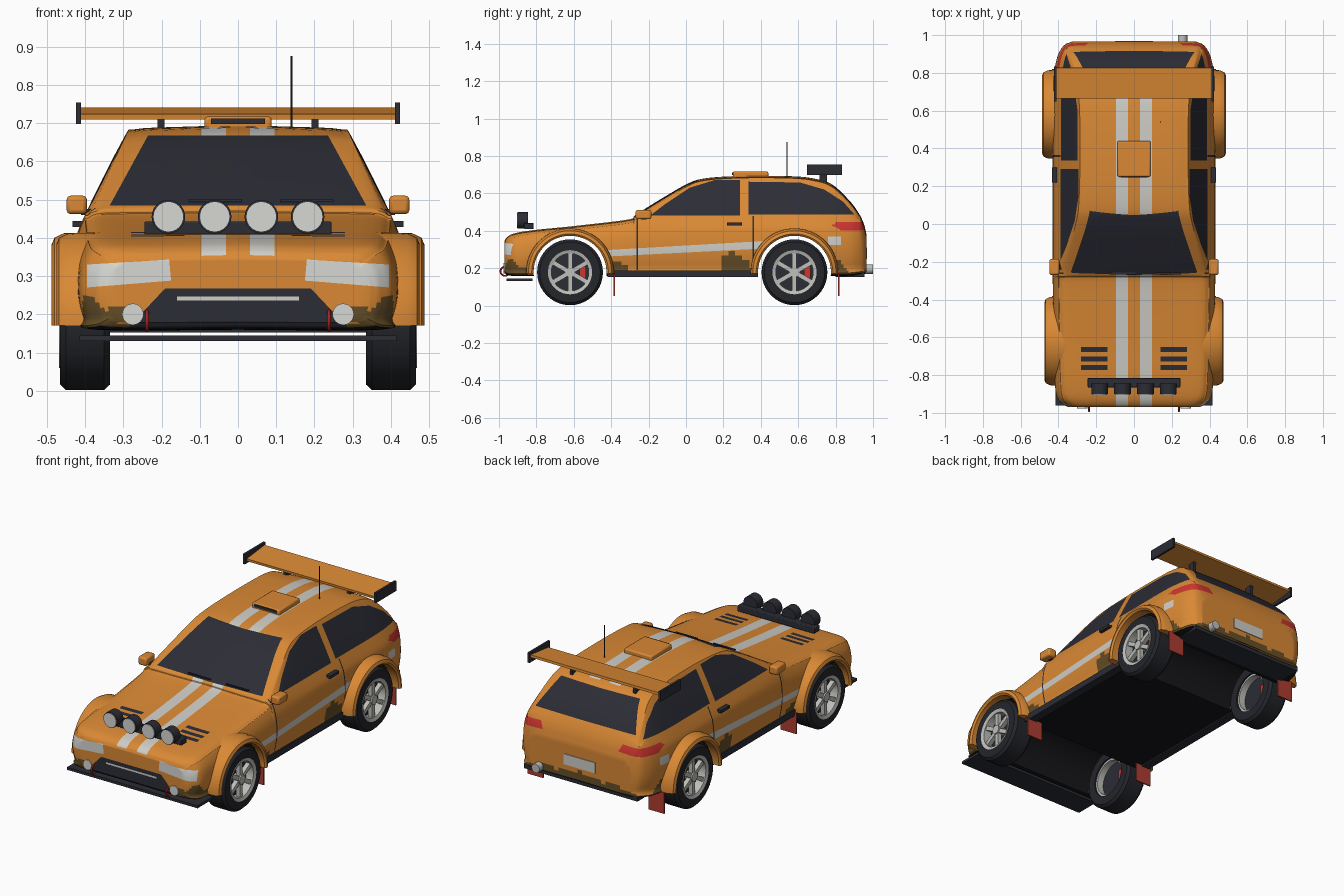
import bpy, bmesh, math
from mathutils import Vector, Matrix, noise

if "Cube" in bpy.data.objects:
    bpy.data.objects.remove(bpy.data.objects["Cube"])

COLOURS = {
    "orange_paint": (0.70, 0.25, 0.035), "charcoal": (0.025, 0.026, 0.036),
    "white_stripe": (0.62, 0.61, 0.57), "silver": (0.52, 0.52, 0.49),
    "tail_red": (0.62, 0.035, 0.03), "flap_red": (0.42, 0.045, 0.03),
    "mud": (0.13, 0.075, 0.02), "underbody": (0.008, 0.008, 0.01),
    "tyre_black": (0.018, 0.019, 0.024), "lens_white": (0.68, 0.68, 0.65)}
MATS = {}
for label, rgb in COLOURS.items():
    m = MATS[label] = bpy.data.materials.new(label)
    m.use_nodes = True
    m.diffuse_color = (*rgb, 1)
    m.node_tree.nodes["Principled BSDF"].inputs["Base Color"].default_value = (*rgb, 1)
INDEX = {label: i for i, label in enumerate(COLOURS)}
AXLES = {"front": -0.62, "rear": 0.58}
HUB_Z, WELL = 0.178, 0.195


def finish(name, bm, mats, mirror=False, bevel=0):
    bmesh.ops.recalc_face_normals(bm, faces=bm.faces)
    me = bpy.data.meshes.new(name)
    bm.to_mesh(me)
    bm.free()
    ob = bpy.data.objects.new(name, me)
    bpy.context.collection.objects.link(ob)
    for label in mats:
        me.materials.append(MATS[label])
    if bevel:
        mod = ob.modifiers.new("bevel", "BEVEL")
        mod.width, mod.segments = bevel, 2
    if mirror:
        ob.modifiers.new("mirror", "MIRROR")
    shade(ob)
    return ob


def shade(ob, angle=38):
    bpy.ops.object.select_all(action="DESELECT")
    ob.select_set(True)
    bpy.context.view_layer.objects.active = ob
    bpy.ops.object.shade_smooth_by_angle(angle=math.radians(angle))


def box(name, lo, hi, mat, mirror=False, bevel=0, tilt=0):
    bm = bmesh.new()
    lo, hi = Vector(lo), Vector(hi)
    place = Matrix.Translation((lo + hi) / 2) @ Matrix.Rotation(tilt, 4, "X")
    bmesh.ops.create_cube(bm, size=1, matrix=place @ Matrix.Diagonal((*(hi - lo), 1)))
    return finish(name, bm, [mat], mirror, bevel)


def cylinder(name, centre, r, depth, axis, mat, mirror=False, n=24):
    bm = bmesh.new()
    turn = Vector((0, 0, 1)).rotation_difference(Vector(axis)).to_matrix().to_4x4()
    bmesh.ops.create_cone(bm, cap_ends=True, segments=n, radius1=r, radius2=r, depth=depth,
                          matrix=Matrix.Translation(centre) @ turn)
    return finish(name, bm, [mat], mirror)


def lathe(name, profile, y, mat, start=0, sweep=360, n=40, z=HUB_Z):
    """Sweep a closed (radius, x) profile about an axle, mirrored to both sides."""
    bm = bmesh.new()
    full = sweep == 360
    rings = []
    for i in range(n if full else n + 1):
        a = math.radians(start + sweep * i / n)
        rings.append([bm.verts.new((x, y + r * math.cos(a), z + r * math.sin(a)))
                      for r, x in profile])
    bridge(bm, rings, full)
    if not full:
        bm.faces.new(rings[0])
        bm.faces.new(rings[-1])
    return finish(name, bm, [mat], True)


def bridge(bm, rings, closed):
    pairs = list(zip(rings, rings[1:])) + ([(rings[-1], rings[0])] if closed else [])
    for p, q in pairs:
        for j in range(len(p)):
            k = (j + 1) % len(p)
            bm.faces.new((p[j], p[k], q[k], q[j]))


def spline(points, steps):
    """Smooth curve through points of any dimension."""
    pts = [Vector(p) for p in points]
    pts = [2 * pts[0] - pts[1]] + pts + [2 * pts[-1] - pts[-2]]
    out = []
    for a, b, c, d in zip(pts, pts[1:], pts[2:], pts[3:]):
        for i in range(steps):
            t = i / steps
            out.append(b + ((c - a) + ((2 * a - 5 * b + 4 * c - d)
                       + (3 * b - a - 3 * c + d) * t) * t) * t / 2)
    return out + [pts[-2]]


# Body shell: stations hold y, half width, floor height and roof height
STATIONS = [
    (-.97, .345, .18, .345), (-.955, .375, .165, .368), (-.91, .41, .16, .388),
    (-.8, .42, .16, .405), (-.6, .425, .16, .425), (-.31, .43, .16, .46),
    (-.27, .43, .16, .485), (-.15, .43, .16, .56), (0, .43, .16, .647),
    (.1, .43, .16, .68), (.3, .43, .16, .693), (.55, .43, .16, .692),
    (.68, .43, .16, .68), (.78, .425, .16, .648), (.87, .41, .16, .565),
    (.92, .39, .165, .50), (.95, .365, .17, .44), (.965, .33, .18, .38)]


def section(w, floor, top):
    belt = min(.455, top - .025)
    corner = max(belt + .005, top - .035)
    cx = .92 * w - (corner - belt) * .47
    side = [(w * f, floor + t * (belt - floor))
            for f, t in ((.9, 0), (.965, .14), (1, .45), (.985, .78), (.935, 1))]
    return [(0, floor)] + side + [(cx, corner), (cx * .9, corner + .7 * (top - corner)),
                                  (cx * .5, top - .004), (0, top)]


bm = bmesh.new()
rings = []
for y, w, floor, top in spline(STATIONS, 6):
    half = spline(section(w, floor, top), 4)
    ring = [(p.x, y, p.y) for p in half] + [(-p.x, y, p.y) for p in half[-2:0:-1]]
    rings.append([bm.verts.new(p) for p in ring])
bridge(bm, rings, False)
bm.faces.new(rings[0])
bm.faces.new(rings[-1])
body = finish("body_shell", bm, COLOURS)

# Wheel wells cut right across the body
for y in AXLES.values():
    cutter = cylinder("well_cutter", (0, y, HUB_Z), WELL, 1.2, (1, 0, 0), "underbody", n=48)
    cutter.hide_render = True
    mod = body.modifiers.new("well", "BOOLEAN")
    mod.operation, mod.object, mod.solver = "DIFFERENCE", cutter, "EXACT"
    bpy.context.view_layer.objects.active = body
    bpy.ops.object.modifier_apply(modifier=mod.name)
    bpy.data.objects.remove(cutter)

# Painted areas are cut into the left half, which is then mirrored
bm = bmesh.new()
bm.from_mesh(body.data)


def cut(faces, co, no, clear=False):
    geom = set(faces)
    for f in faces:
        geom.update(f.verts)
        geom.update(f.edges)
    bmesh.ops.bisect_plane(bm, geom=list(geom), dist=1e-5, plane_co=co, plane_no=no,
                           clear_inner=clear)
    bm.normal_update()


def paint(mat, axes, facing, poly, limit=.15):
    """Cut a convex polygon into the faces that look one way, and colour it."""
    facing = Vector(facing)
    a, b = ("xyz".index(c) for c in axes)
    los = [min(p[i] for p in poly) for i in (0, 1)]
    his = [max(p[i] for p in poly) for i in (0, 1)]

    def near():
        found = []
        for f in bm.faces:
            if f.normal.dot(facing) > limit:
                ps = [v.co for v in f.verts]
                if all(min(p[k] for p in ps) <= hi and max(p[k] for p in ps) >= lo
                       for k, lo, hi in zip((a, b), los, his)):
                    found.append(f)
        return found

    mid = [sum(p[i] for p in poly) / len(poly) for i in (0, 1)]
    planes = []
    for p, q in zip(poly, poly[1:] + poly[:1]):
        co, no = Vector((0, 0, 0)), Vector((0, 0, 0))
        co[a], co[b], no[a], no[b] = p[0], p[1], p[1] - q[1], q[0] - p[0]
        if (mid[0] - p[0]) * no[a] + (mid[1] - p[1]) * no[b] < 0:
            no.negate()
        cut(near(), co, no)
        planes.append((co, no))
    for f in near():
        c = f.calc_center_median()
        if all((c - co).dot(no) > 0 for co, no in planes):
            f.material_index = INDEX[mat]


def rect(a0, a1, b0, b1):
    return [(a0, b0), (a1, b0), (a1, b1), (a0, b1)]


cut(list(bm.faces), (0, 0, 0), (1, 0, 0), True)
for i in range(12):  # grid on the flat ends
    for co, no in (((.03 * i + .015, 0, 0), (1, 0, 0)), ((0, 0, .18 + .02 * i), (0, 0, 1))):
        cut([f for f in bm.faces if abs(f.normal.y) > .99], co, no)

SIDE, UP, FRONT, BACK = (1, 0, 0), (0, 0, 1), (0, -1, 0), (0, 1, 0)
paint("white_stripe", "xy", UP, rect(.032, .096, -.965, -.26), .25)
paint("white_stripe", "xy", UP, rect(.032, .096, .03, .74), .25)
paint("white_stripe", "yz", SIDE, [(-.42, .262), (.42, .305), (.42, .345), (-.42, .297)], .4)
paint("white_stripe", "yz", SIDE, rect(.76, .83, .325, .37), .4)
paint("charcoal", "xz", FRONT, [(0, .485), (.335, .485), (.235, .668), (0, .668)])
paint("charcoal", "xz", BACK, [(0, .505), (.32, .505), (.25, .645), (0, .645)], .3)
paint("charcoal", "yz", SIDE, [(-.19, .482), (.29, .482), (.29, .67), (.15, .67),
                              (.02, .63), (-.115, .54)], .45)
paint("charcoal", "yz", SIDE, [(.335, .487), (.9, .487), (.84, .555), (.74, .62),
                              (.61, .658), (.335, .662)], .45)
for y in (-.26, .36):
    paint("charcoal", "yz", SIDE, rect(y - .004, y + .004, .19, .48), .4)
for y in (-.665, -.715, -.76):
    paint("charcoal", "xy", UP, rect(.14, .28, y - .013, y + .013), .5)
paint("charcoal", "xz", FRONT, [(0, .162), (.29, .162), (.19, .268), (0, .268)])
paint("white_stripe", "xz", FRONT, rect(0, .16, .236, .246))
paint("lens_white", "xz", FRONT, [(.175, .288), (.395, .27), (.395, .33), (.18, .343)], .1)
paint("tail_red", "xz", BACK, [(.24, .41), (.41, .40), (.41, .445), (.26, .45)], .1)

for f in bm.faces:
    c = f.calc_center_median()
    if any(math.hypot(c.y - y, c.z - HUB_Z) < WELL + .002 for y in AXLES.values()) \
            and abs(f.normal.x) < .3 or f.normal.z < -.8:
        f.material_index = INDEX["underbody"]
    elif f.material_index == INDEX["orange_paint"]:
        # Mud splashes low down at the ends and beside the wheels
        dirty = (c.y > .78 or (c.y < -.85 and c.x > .3) or -.43 < c.y < -.31
                 or .2 < c.y < .39)
        if dirty and c.z < .225 + .09 * noise.noise(c * 13):
            f.material_index = INDEX["mud"]
bm.to_mesh(body.data)
bm.free()
body.modifiers.new("mirror", "MIRROR")
shade(body)

# Wheels, flares and mud flaps
for end, y in AXLES.items():
    out = .487 if end == "rear" else .475
    lathe(end + "_flare", [(WELL, .36), (WELL, out - .009), (.205, out), (.222, out - .007),
                           (.234, out - .032), (.236, .36)], y, "orange_paint", -2, 184)
    lathe(end + "_tyre", [(.112, .335), (.162, .335), (.176, .35), (.176, .45),
                          (.162, .465), (.112, .465)], y, "tyre_black")
    lathe(end + "_rim", [(.1, .345), (.118, .345), (.118, .468), (.1, .462)], y, "silver")
    cylinder(end + "_brake_disc", (.4, y, HUB_Z), .104, .03, SIDE, "charcoal", True)
    cylinder(end + "_hub", (.44, y, HUB_Z), .026, .045, SIDE, "silver", True)
    box(end + "_caliper", (.37, y + .05, HUB_Z - .03), (.425, y + .085, HUB_Z + .03),
        "tail_red", True)
    bm = bmesh.new()
    for i in range(6):
        place = (Matrix.Translation((.442, y, HUB_Z)) @ Matrix.Rotation(math.radians(60 * i), 4, "X")
                 @ Matrix.Translation((0, 0, .06)) @ Matrix.Diagonal((.026, .024, .088, 1)))
        bmesh.ops.create_cube(bm, size=1, matrix=place)
    finish(end + "_spokes", bm, ["silver"], True)
    box(end + "_mud_flap", (.335, y + .232, .05), (.435, y + .24, .17), "flap_red", True)

# Lower trim
box("side_sill", (.375, -.42, .152), (.425, .385, .188), "charcoal", True)
box("front_splitter", (-.415, -.96, .13), (.415, -.82, .145), "charcoal")
box("rear_diffuser", (-.36, .8, .152), (.36, .955, .18), "charcoal")
cylinder("exhaust", (.257, .965, .195), .025, .07, BACK, "silver")
box("rear_plate", (-.1, .963, .25), (.1, .969, .31), "white_stripe")
cylinder("fog_lamp", (.275, -.968, .2), .028, .016, FRONT, "lens_white", True)
bm = bmesh.new()
tube = [(.024 + .005 * math.cos(a), .238 + .005 * math.sin(a))
        for a in (math.tau * i / 8 for i in range(8))]
bm.free()
lathe("tow_hook", tube, -.968, "tail_red", n=20, z=.183)

# Lamp bar on the bonnet
box("lamp_bar", (-.245, -.865, .408), (.245, -.815, .442), "charcoal", bevel=.004)
for side in ("inner", "outer"):
    x = .061 if side == "inner" else .182
    cylinder(side + "_lamp_housing", (x, -.872, .455), .044, .056, FRONT, "charcoal", True)
    cylinder(side + "_lamp_lens", (x, -.901, .455), .040, .006, FRONT, "lens_white", True)

# Mirrors, handles, wipers
box("door_mirror", (.395, -.27, .462), (.448, -.185, .51), "orange_paint", True, .01)
box("mirror_arm", (.36, -.24, .46), (.41, -.21, .475), "charcoal", True)
box("door_handle", (.405, .22, .428), (.433, .3, .444), "charcoal", True)
for x in (-.13, .11):
    box("wiper", (x, -.268, .494), (x + .14, -.258, .5), "charcoal")

# Roof scoop, antenna and rear wing
box("roof_scoop", (-.088, .25, .68), (.088, .44, .717), "orange_paint", bevel=.008)
box("scoop_opening", (-.07, .246, .697), (.07, .252, .712), "charcoal")
cylinder("antenna", (.14, .54, .78), .003, .19, UP, "charcoal", n=8)
box("wing_blade", (-.412, .665, .718), (.412, .828, .732), "orange_paint", tilt=.11)
box("wing_end_plate", (.41, .648, .697), (.423, .835, .754), "charcoal", True)
box("wing_strut", (.192, .715, .63), (.21, .755, .724), "charcoal", True)
